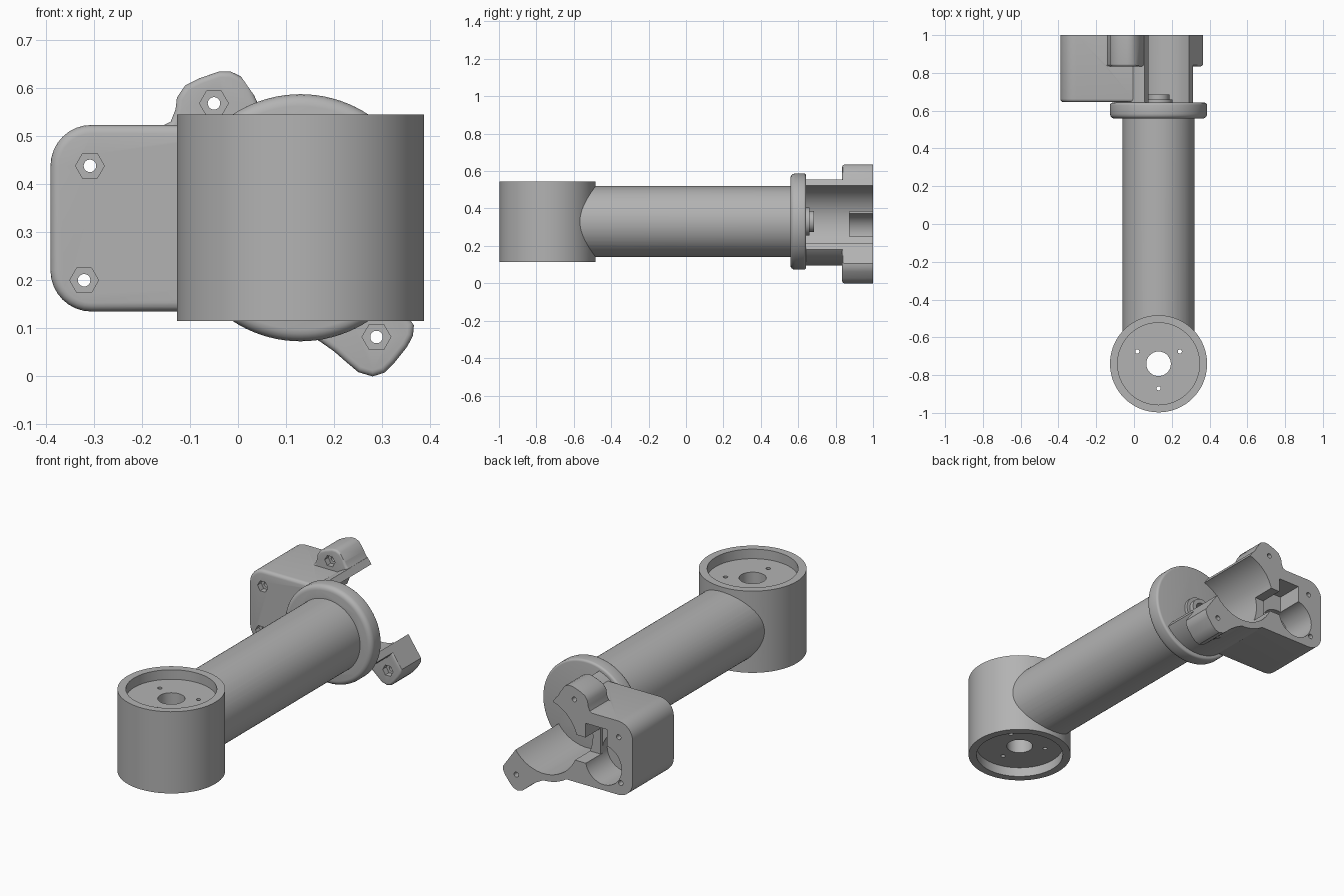
import bpy, bmesh, math
from mathutils import Matrix, Vector

if "Cube" in bpy.data.objects:
    bpy.data.objects.remove(bpy.data.objects["Cube"], do_unlink=True)

grey = bpy.data.materials.new("matte_grey")
grey.use_nodes = True
GREY = (0.45, 0.45, 0.45, 1)
grey.diffuse_color = GREY
grey.node_tree.nodes["Principled BSDF"].inputs["Base Color"].default_value = GREY

AX, AZ = 0.13, 0.33      # arm axis
EY = -0.74               # elbow centre


def prism(name, pts, y0, y1, round_front=0, round_back=0):
    """Extrude an x,z outline along y, with optional rounded end edges."""
    bm = bmesh.new()
    face = bm.faces.new([bm.verts.new((x, y0, z)) for x, z in pts])
    new = bmesh.ops.extrude_face_region(bm, geom=[face])["geom"]
    bmesh.ops.translate(bm, vec=(0, y1 - y0, 0),
                        verts=[g for g in new if isinstance(g, bmesh.types.BMVert)])
    bmesh.ops.recalc_face_normals(bm, faces=bm.faces)
    for y, r in ((y0, round_front), (y1, round_back)):
        if r:
            edges = [e for e in bm.edges if all(abs(v.co.y - y) < 1e-5 for v in e.verts)]
            bmesh.ops.bevel(bm, geom=edges, offset=r, segments=4, profile=0.5, affect='EDGES')
    me = bpy.data.meshes.new(name)
    bm.to_mesh(me)
    bm.free()
    me.materials.append(grey)
    ob = bpy.data.objects.new(name, me)
    bpy.context.collection.objects.link(ob)
    return ob


def circle(x, z, r, n=32, start=0.0):
    return [(x + r * math.cos(start + math.tau * i / n),
             z + r * math.sin(start + math.tau * i / n)) for i in range(n)]


def rounded_rect(x0, x1, z0, z1, r, n=8):
    pts = []
    corners = ((x1 - r, z1 - r), (x0 + r, z1 - r), (x0 + r, z0 + r), (x1 - r, z0 + r))
    for k, (cx, cz) in enumerate(corners):
        for i in range(n + 1):
            a = (k + i / n) * math.pi / 2
            pts.append((cx + r * math.cos(a), cz + r * math.sin(a)))
    return pts


def upright(name, x, y, r, z0, z1, n=32):
    """Vertical cylinder."""
    ob = prism(name, circle(0, 0, r, n), z0, z1)
    ob.data.transform(Matrix.Translation((x, y, 0)) @ Matrix.Rotation(math.pi / 2, 4, 'X'))
    return ob


def combine(target, tools, operation):
    """Apply booleans to the target and remove the tool objects."""
    for tool in tools:
        mod = target.modifiers.new("bool", 'BOOLEAN')
        mod.operation, mod.solver, mod.object = operation, 'EXACT', tool
        bpy.context.view_layer.update()
        dg = bpy.context.evaluated_depsgraph_get()
        me = bpy.data.meshes.new_from_object(target.evaluated_get(dg))
        target.modifiers.clear()
        target.data = me
        bpy.data.objects.remove(tool, do_unlink=True)


def smooth(ob):
    bpy.ops.object.select_all(action='DESELECT')
    ob.select_set(True)
    bpy.context.view_layer.objects.active = ob
    bpy.ops.object.shade_smooth_by_angle(angle=math.radians(32))


# Arm: elbow barrel, tube and end flange
arm = upright("arm", AX, EY, 0.257, 0.115, 0.545, 96)
combine(arm, [
    prism("tube", circle(AX, AZ, 0.19, 96), EY, 0.6),
    prism("flange", circle(AX, AZ, 0.257, 96), 0.558, 0.642, 0.025, 0.012),
    prism("boss_base", circle(AX, AZ, 0.075, 48), 0.63, 0.66),
    prism("boss_tip", circle(AX, AZ, 0.057, 48), 0.65, 0.685),
], 'UNION')
cuts = [
    upright("top_recess", AX, EY, 0.217, 0.495, 0.7, 96),
    upright("bottom_recess", AX, EY, 0.217, 0, 0.165, 96),
    upright("shaft_hole", AX, EY, 0.065, 0, 0.7, 48),
    prism("boss_hole", circle(AX, AZ, 0.035), 0.62, 0.75),
]
for deg in (30, 150, 270):
    a = math.radians(deg)
    cuts.append(upright("screw_hole", AX + 0.13 * math.cos(a), EY + 0.13 * math.sin(a),
                        0.011, 0, 0.7, 16))
combine(arm, cuts, 'DIFFERENCE')
smooth(arm)

# Motor housing: rounded box, round shell and two screw lugs
housing = prism("motor_housing", rounded_rect(-0.39, 0.12, 0.135, 0.523, 0.085),
                0.645, 1, 0.018)
upper = [(-0.17, 0.515), (-0.14, 0.53), (-0.13, 0.555), (-0.127, 0.58), (-0.11, 0.605),
         (-0.08, 0.62), (-0.04, 0.634), (-0.015, 0.634), (0.01, 0.622), (0.027, 0.6),
         (0.04, 0.57), (0.1, 0.49), (0.0, 0.4), (-0.15, 0.42)]
lower = [(0.12, 0.1), (0.17, 0.073), (0.2, 0.052), (0.225, 0.03), (0.25, 0.009),
         (0.28, 0), (0.305, 0.008), (0.325, 0.028), (0.352, 0.062), (0.364, 0.085),
         (0.366, 0.11), (0.27, 0.247), (0.15, 0.2)]
combine(housing, [
    prism("shell", circle(AX, AZ, 0.236, 96), 0.63, 1),
    prism("upper_lug", upper, 0.835, 1, 0.012),
    prism("lower_lug", lower, 0.835, 1, 0.012),
], 'UNION')

# Diagonal opening past the motor bore
normal = Vector((0.82, 0.57)).normalized()
along = Vector((-normal.y, normal.x))
start = Vector((AX, AZ)) + normal * 0.066
opening = [start - along, start + along, start + along + normal, start - along + normal]
cuts = [
    prism("opening", [tuple(p) for p in opening], 0.6, 1.1),
    prism("bore", circle(AX, AZ, 0.2, 96), 0.6, 1.1),
    # Connector slot and cable pocket
    prism("slot", [(-0.2, 0.25), (0.1, 0.25), (0.1, 0.385), (-0.2, 0.385)], 0.875, 1.1),
    prism("socket", [(-0.24, 0.25), (-0.115, 0.25), (-0.115, 0.46), (-0.24, 0.46)], 0.86, 1.1),
    prism("pocket", circle(-0.22, 0.27, 0.105, 48), 0.82, 1.1),
]
# Screw holes with hexagonal nut seats
for x, z, y in ((-0.308, 0.438, 0.645), (-0.32, 0.2, 0.645),
                (-0.05, 0.568, 0.835), (0.288, 0.082, 0.835)):
    cuts.append(prism("screw_hole", circle(x, z, 0.013, 20), 0.6, 1.1))
    cuts.append(prism("nut_seat", circle(x, z, 0.03, 6), y - 0.04, y + 0.03))
combine(housing, cuts, 'DIFFERENCE')
smooth(housing)
